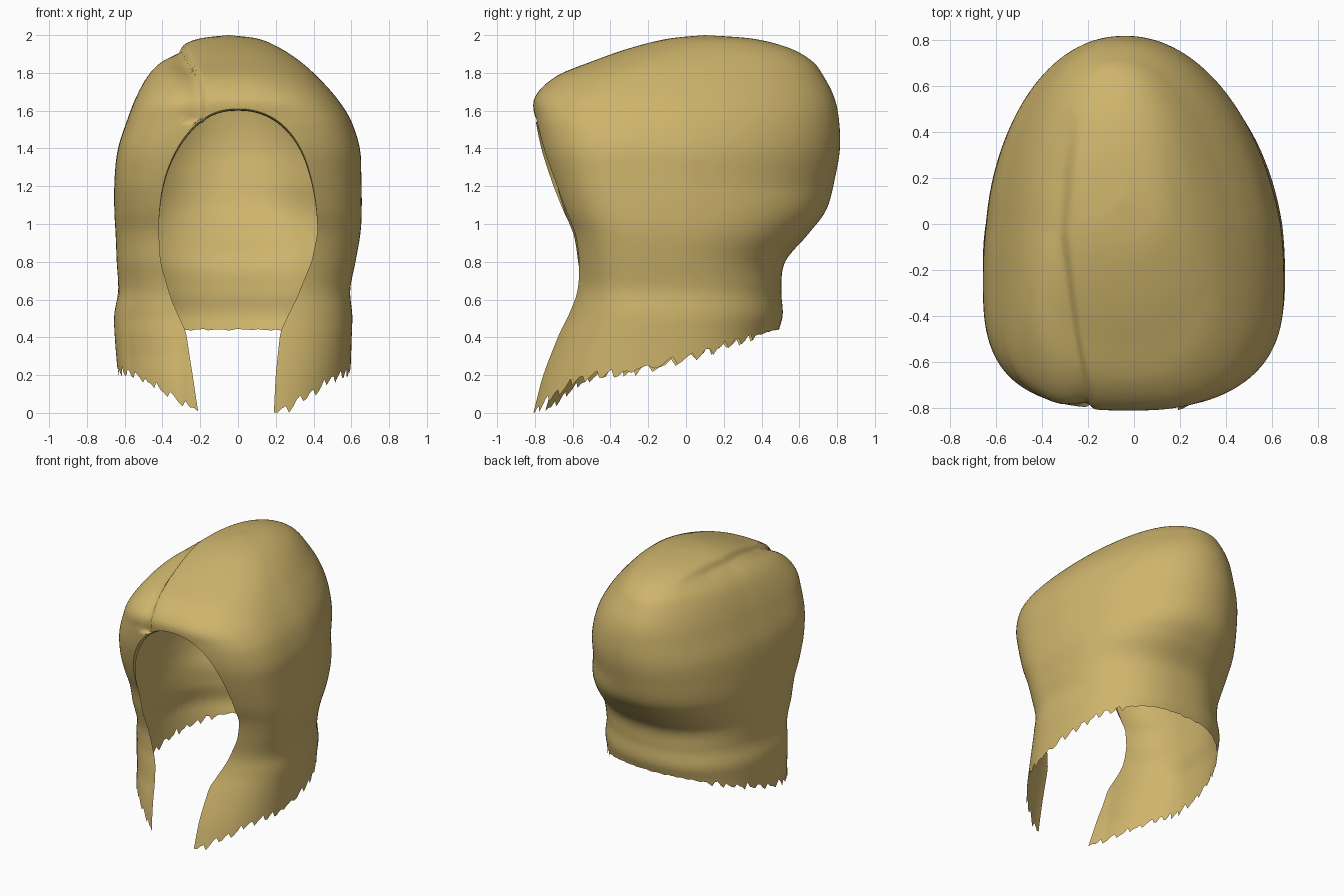
import bpy, bmesh, math, random
from mathutils import Vector

random.seed(4)
if "Cube" in bpy.data.objects:
    bpy.data.objects.remove(bpy.data.objects["Cube"])

# Horizontal sections: height, front y, back y, widest y, half width, centre x
SECTIONS = [
    (0.0, -.83, .47, -.20, .60, -.01), (.20, -.78, .475, -.20, .615, -.02),
    (.40, -.705, .485, -.20, .627, -.025), (.52, -.655, .512, -.20, .63, -.025),
    (.65, -.62, .505, -.20, .614, -.02), (.80, -.62, .525, -.20, .632, -.01),
    (.95, -.64, .65, -.20, .648, 0), (1.08, -.69, .745, -.22, .655, 0),
    (1.25, -.745, .79, -.24, .653, 0), (1.40, -.782, .815, -.25, .64, .005),
    (1.55, -.80, .81, -.25, .592, .005), (1.67, -.80, .785, -.23, .53, -.01),
    (1.78, -.69, .73, -.18, .45, -.03), (1.86, -.50, .67, -.10, .37, -.04),
    (1.93, -.30, .55, 0, .275, -.05), (1.98, -.10, .36, .07, .16, -.05),
    (2.0, .10, .10, .10, 0, -.05)]
# Squareness by height of the front left, front right and back
LEFT_POWER = [(.5, 2.3), (1, 2.8), (1.55, 2.8), (1.85, 2.2)]
RIGHT_POWER = [(.5, 2.2), (1, 3.1), (1.2, 3.4), (1.6, 3.4), (1.85, 2.3)]
BACK_POWER = [(.7, 2.4), (1.2, 2.1)]
WAIST, ARCH_TOP, ARCH_HALF = .95, 1.61, .42
HEM_BY_X = [(.2, .01), (.28, .03), (.4, .11), (.5, .18), (.61, .22)]
HEM_BY_Y = [(-.3, .22), (-.15, .25), (0, .29), (.2, .36), (.45, .44)]
EDGE = [(0, .20), (.2, .22), (.43, .25), (.6, .33), (.8, .40), (WAIST, ARCH_HALF)]
PARTING = [(-.78, -.21), (-.5, -.27), (-.05, -.33), (.2, -.31), (.48, -.27)]
LOW, HIGH, FRONT, SIDE = 28, 60, 64, 160


def lerp(table, v):
    """Piecewise linear lookup, clamped at both ends."""
    if v <= table[0][0]:
        return table[0][1]
    for (a, p), (b, q) in zip(table, table[1:]):
        if v <= b:
            return p + (q - p) * (v - a) / (b - a)
    return table[-1][1]


def clamp(v):
    return max(0, min(1, v))


def section(s):
    """Smooth section at a fractional index."""
    last = len(SECTIONS) - 1
    i = min(int(s), last - 1)
    t = s - i
    a, b, c, d = (SECTIONS[max(0, min(last, i + k))] for k in (-1, 0, 1, 2))
    return [.5 * (2 * q + (r - p) * t + (2 * p - 5 * q + 4 * r - u) * t * t
                  + (3 * q - p - 3 * r + u) * t ** 3) for p, q, r, u in zip(a, b, c, d)]


def index_at(z):
    lo, hi = 0.0, len(SECTIONS) - 1.0
    for _ in range(24):
        mid = (lo + hi) / 2
        lo, hi = (mid, hi) if section(mid)[0] < z else (lo, mid)
    return lo


def power(v, e):
    return math.copysign(abs(v) ** e, v)


def front_power(x, z):
    return lerp(LEFT_POWER if x > 0 else RIGHT_POWER, z)


def point(s, phi):
    """Point on the hair shell; phi is 0 at the front and pi at the back."""
    z, front, back, mid, half, cx = section(s)
    c, sn = math.cos(phi), math.sin(phi)
    e = 2 / (front_power(sn, z) if c > 0 else lerp(BACK_POWER, z))
    y = mid + ((front if c > 0 else back) - mid) * abs(c) ** e
    p = Vector((cx + half * power(sn, e), y, z))
    # the right lock hangs further back, and the crown leans right at the back
    p.y += .08 * clamp(-p.x / .3) * clamp((.8 - z) / .5) * clamp(c * 2)
    p.x -= .045 * clamp(y / .8) * clamp((z - .8) / .4) * clamp((2 - z) / .15)
    # parting groove, steep on one side and soft on the other
    if z > 1.55 and y < .5:
        d = p.x - lerp(PARTING, y)
        width = .025 if d > 0 else .07
        fade = min(1, (.5 - y) / .3)
        p -= (p - Vector((0, 0, 1.3))).normalized() * .028 * fade * math.exp(-(d / width) ** 2)
    return p


def angle_for(x, s):
    z, _, _, _, half, _ = section(s)
    return math.copysign(math.asin(min(1, abs(x) / half) ** (front_power(x, z) / 2)), x)


bm = bmesh.new()
waist_s, top_s = index_at(WAIST), len(SECTIONS) - 1.0
rim_left, rim_right = angle_for(ARCH_HALF, waist_s), -angle_for(-ARCH_HALF, waist_s)


def side_point(z, phi):
    """Point below the waist, with columns drawn towards the face edge."""
    s = index_at(z)
    x = math.copysign(lerp(EDGE, z), math.pi - phi)
    rim = rim_left if x > 0 else rim_right
    return point(s, math.pi + (phi - math.pi) * (math.pi - abs(angle_for(x, s))) / (math.pi - rim))


def add_upper(s0, phi):
    return [bm.verts.new(point(s0 + (top_s - s0) * j / HIGH, phi)) for j in range(HIGH + 1)]


# Side and back columns, from the ragged hem to the crown
columns = []
for i in range(SIDE + 1):
    phi = rim_left + (2 * math.pi - rim_left - rim_right) * i / SIDE
    p = side_point(.15, phi)
    hem = lerp(HEM_BY_X, abs(p.x)) if p.y < -.3 else lerp(HEM_BY_Y, p.y)
    tooth = (min(i, SIDE - i) % 4) / 3 - .5
    ragged = .04 if p.y < .35 else .006
    hem = max(.002, hem + ragged * (tooth + random.uniform(-.3, .3)))
    low = [bm.verts.new(side_point(hem + (WAIST - hem) * j / LOW, phi)) for j in range(LOW)]
    columns.append(low + add_upper(waist_s, phi))

# Forehead columns, from the face arch to the crown
arch = []
for i in range(1, FRONT):
    a = math.pi * (i / FRONT - .5)
    x = ARCH_HALF * power(math.sin(a), .9)
    s0 = index_at(WAIST + (ARCH_TOP - WAIST) * math.cos(a) ** .9)
    arch.append(add_upper(s0, angle_for(x, s0)))


def bridge(a, b):
    for p, q, r, t in zip(a, b, b[1:], a[1:]):
        bm.faces.new((p, q, r, t))


for a, b in zip(columns, columns[1:]):
    bridge(a, b)
brow = [columns[-1][LOW:]] + arch + [columns[0][LOW:]]
for a, b in zip(brow, brow[1:]):
    bridge(a, b)

# Small lip tucked under the top of the face opening, fading out at the cheeks
rim = [c[0] for c in brow]
previous = rim
for inward, depth in ((.008, .015), (.01, .05)):
    strip = []
    for v in rim:
        k = clamp((v.co.z - 1) / .5)
        to_mid = Vector((-v.co.x, 0, 1.05 - v.co.z)).normalized()
        strip.append(bm.verts.new(v.co + k * (to_mid * inward + Vector((0, depth, 0)))))
    bridge(strip, previous)
    previous = strip

bmesh.ops.remove_doubles(bm, verts=bm.verts, dist=.0005)
bmesh.ops.recalc_face_normals(bm, faces=bm.faces)
crown = max(bm.faces, key=lambda f: f.calc_center_median().z)
if crown.normal.z < 0:
    bmesh.ops.reverse_faces(bm, faces=bm.faces)

mesh = bpy.data.meshes.new("hair_shell")
bm.to_mesh(mesh)
bm.free()
hair = bpy.data.objects.new("hair_shell", mesh)
bpy.context.collection.objects.link(hair)

# Straw blonde colour
blonde = bpy.data.materials.new("straw_blonde")
blonde.use_nodes = True
colour = (.62, .46, .15, 1)
blonde.diffuse_color = colour
blonde.node_tree.nodes["Principled BSDF"].inputs["Base Color"].default_value = colour
mesh.materials.append(blonde)

bpy.context.view_layer.objects.active = hair
hair.select_set(True)
bpy.ops.object.shade_smooth_by_angle(angle=math.radians(50))
